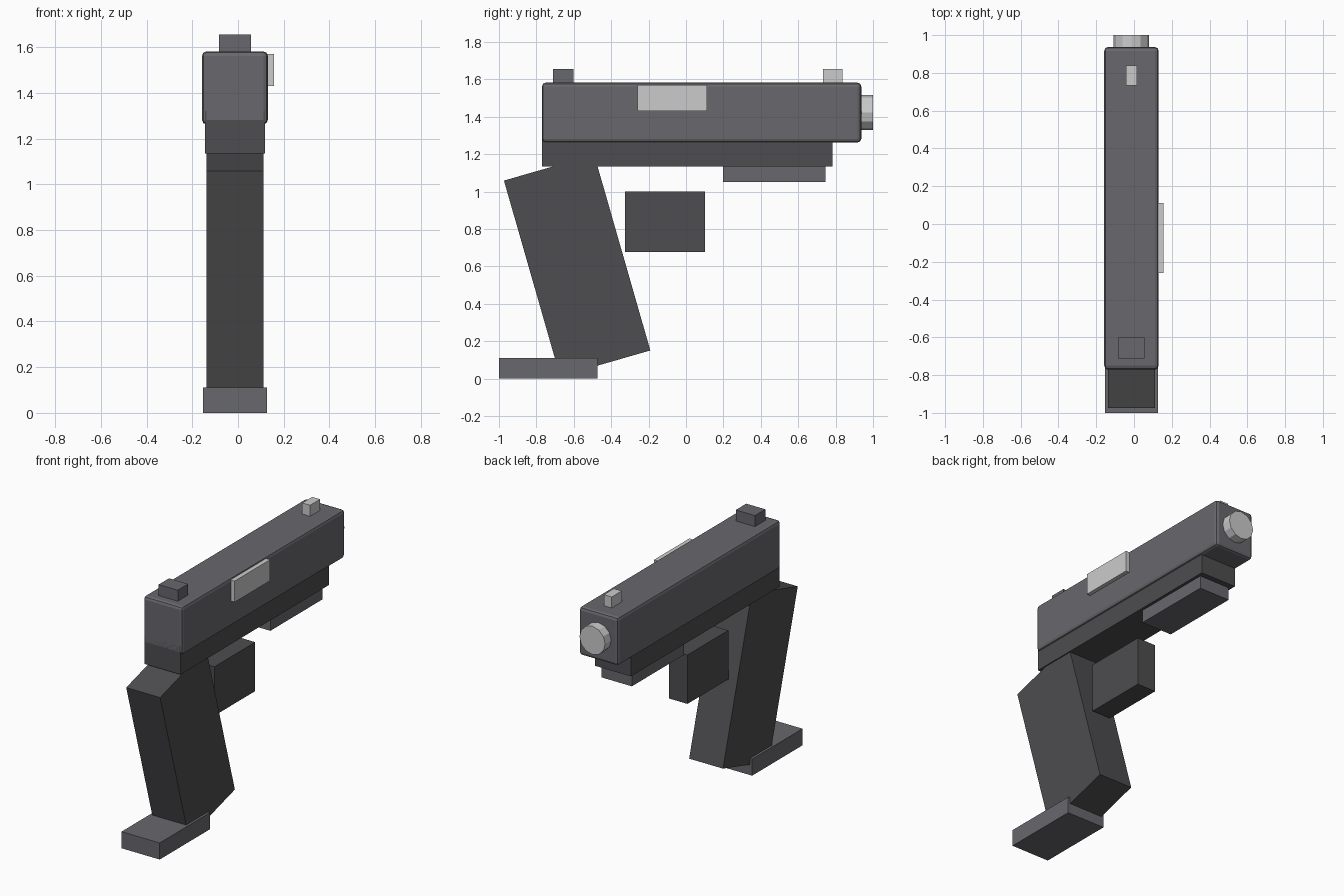
import bpy
from math import radians

if "Cube" in bpy.data.objects:
    bpy.data.objects.remove(bpy.data.objects["Cube"])

CX = -0.0135  # centre plane of the body


def material(name, rgb):
    m = bpy.data.materials.new(name)
    m.diffuse_color = (*rgb, 1)
    m.use_nodes = True
    m.node_tree.nodes["Principled BSDF"].inputs["Base Color"].default_value = m.diffuse_color
    return m


mid = material("mid_grey", (0.14, 0.14, 0.155))
dark = material("dark_grey", (0.075, 0.075, 0.08))
light = material("light_grey", (0.55, 0.55, 0.57))


def box(name, mat, size, loc, tilt=0.0):
    bpy.ops.mesh.primitive_cube_add(size=1)
    ob = bpy.context.object
    ob.name = name
    ob.scale = size
    bpy.ops.object.transform_apply(location=False, rotation=False, scale=True)
    ob.location = loc
    ob.rotation_euler.x = radians(tilt)
    ob.data.materials.append(mat)
    return ob


def span(name, mat, width, y, z, x=CX):
    """Box centred on x, from its width and its y and z ranges."""
    return box(name, mat, (width, y[1] - y[0], z[1] - z[0]),
               (x, sum(y) / 2, sum(z) / 2))


# Upper slide with softened edges
slide = span("slide", mid, 0.288, (-0.77, 0.937), (1.262, 1.582))
bevel = slide.modifiers.new("edge_bevel", 'BEVEL')
bevel.width = 0.02
bevel.segments = 2

# Frame, raked grip, base plate, guard block and front rail
span("frame", dark, 0.262, (-0.77, 0.783), (1.135, 1.32))
box("grip", dark, (0.248, 0.502, 1.089), (CX, -0.582, 0.6045), 16)
span("base_plate", mid, 0.28, (-1.0, -0.473), (0.0, 0.11))
span("guard_block", dark, 0.137, (-0.326, 0.102), (0.676, 1.0))
span("front_rail", mid, 0.224, (0.198, 0.746), (1.05, 1.145))

# Sights and side plate
span("rear_sight", mid, 0.14, (-0.711, -0.602), (1.56, 1.655))
span("front_sight", light, 0.058, (0.733, 0.838), (1.56, 1.655))
span("side_plate", light, 0.04, (-0.26, 0.112), (1.43, 1.57), x=0.137)

# Twelve-sided barrel end
bpy.ops.mesh.primitive_cylinder_add(vertices=12, radius=0.094, depth=0.16,
                                    location=(CX, 0.92, 1.422),
                                    rotation=(radians(90), 0, 0))
barrel = bpy.context.object
barrel.name = "barrel"
barrel.data.materials.append(light)
